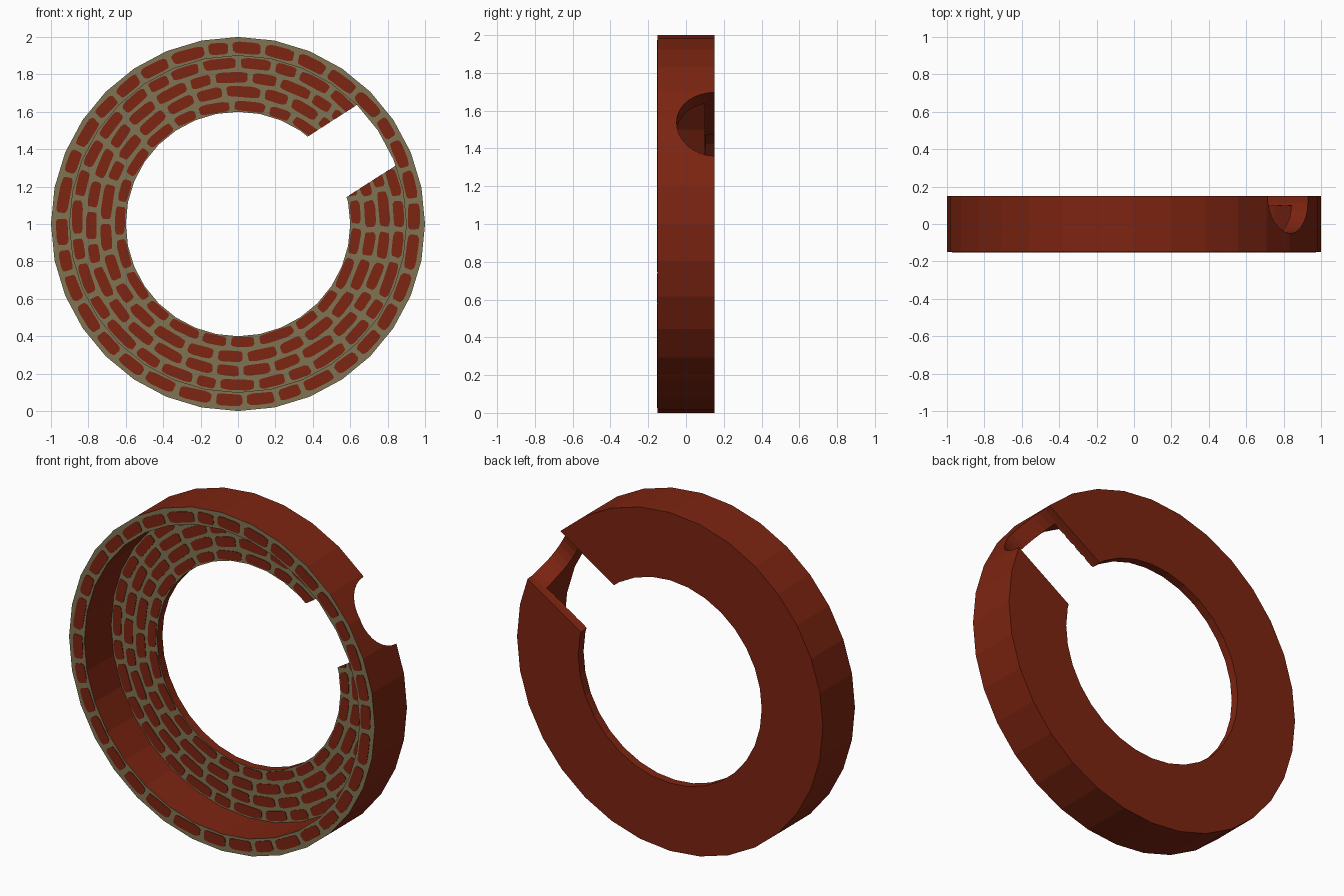
import bpy, bmesh, math, random
from mathutils import Matrix

if "Cube" in bpy.data.objects:
    bpy.data.objects.remove(bpy.data.objects["Cube"])

random.seed(4)
SIDES = 32
CZ = 1.0                        # height of the ring centre
NOTCH = math.radians(32.7)      # direction of the notch


def material(name, rgb):
    m = bpy.data.materials.new(name)
    m.diffuse_color = (*rgb, 1)
    m.use_nodes = True
    m.node_tree.nodes["Principled BSDF"].inputs["Base Color"].default_value = m.diffuse_color
    return m


RED = material("brick_red", (0.205, 0.018, 0.0055))
MORTAR = material("mortar_tan", (0.215, 0.175, 0.088))


def make_object(name, bm, mats):
    bmesh.ops.recalc_face_normals(bm, faces=bm.faces)
    me = bpy.data.meshes.new(name)
    bm.to_mesh(me)
    bm.free()
    for m in mats:
        me.materials.append(m)
    ob = bpy.data.objects.new(name, me)
    bpy.context.collection.objects.link(ob)
    return ob


def polar(r, a, y):
    return (r * math.cos(a), y, CZ + r * math.sin(a))


# Ring body: deep rim with a thin back plate, turned around the y axis
profile = [(0.6, 0.15), (1.0, 0.15), (1.0, -0.15), (0.9, -0.15), (0.9, 0.10), (0.6, 0.10)]
front_segments = (2, 4)         # profile segments facing the front
bm = bmesh.new()
rings = [[bm.verts.new(polar(r, 2 * math.pi * i / SIDES, y)) for r, y in profile]
         for i in range(SIDES)]
for i in range(SIDES):
    a, b = rings[i], rings[(i + 1) % SIDES]
    for k in range(len(profile)):
        n = (k + 1) % len(profile)
        f = bm.faces.new((a[k], a[n], b[n], b[k]))
        f.material_index = 1 if k in front_segments else 0
ring = make_object("ring_body", bm, [RED, MORTAR])

# Notch cutter: radial cylinder centred on the back face
bm = bmesh.new()
place = (Matrix.Translation((0.85 * math.cos(NOTCH), 0.15, CZ + 0.85 * math.sin(NOTCH)))
         @ Matrix.Rotation(math.pi / 2 - NOTCH, 4, 'Y'))
bmesh.ops.create_cone(bm, cap_ends=True, segments=32, radius1=0.2, radius2=0.2,
                      depth=1.1, matrix=place)
cutter = make_object("notch_cutter", bm, [RED])
cutter.hide_render = True
cutter.display_type = 'WIRE'


def cut_notch(ob):
    mod = ob.modifiers.new("notch", 'BOOLEAN')
    mod.operation = 'DIFFERENCE'
    mod.solver = 'EXACT'
    mod.object = cutter


def soft(t):
    # rounded-rectangle coordinate
    return math.copysign(abs(t) ** 0.42, t)


def add_brick(bm, r, a, half_len, half_h, y):
    tilt = random.uniform(-0.003, 0.003)
    outline = []
    for i in range(16):
        t = 2 * math.pi * (i + 0.5) / 16
        u, v = soft(math.cos(t)), soft(math.sin(t))
        w = 1 + random.uniform(-0.05, 0.03)
        outline.append((r + half_h * v * min(w, 1) + tilt * u, a + half_len * u * w / r))
    back = [bm.verts.new(polar(p, q, y + 0.002)) for p, q in outline]
    front = [bm.verts.new(polar(p, q, y - 0.003)) for p, q in outline]
    bm.faces.new(back)
    bm.faces.new(front[::-1])
    for i in range(16):
        j = (i + 1) % 16
        bm.faces.new((back[i], front[i], front[j], back[j]))


def brick_course(bm, r, half_h, y):
    count = round(2 * math.pi * r / 0.172)
    joints = [(i + random.uniform(-0.16, 0.16)) * 2 * math.pi / count for i in range(count)]
    joints.append(joints[0] + 2 * math.pi)
    start = random.uniform(0, 6.28)
    for a, b in zip(joints, joints[1:]):
        add_brick(bm, r, start + (a + b) / 2, (b - a) * r / 2 - 0.013, half_h, y)


# Painted bricks on the rim
bm = bmesh.new()
brick_course(bm, 0.942, 0.032, -0.15)
make_object("rim_bricks", bm, [RED])

# Painted bricks on the recessed plate, cut by the same notch
bm = bmesh.new()
for r, h in ((0.861, 0.029), (0.785, 0.029), (0.709, 0.030), (0.632, 0.027)):
    brick_course(bm, r, h, 0.10)
plate_bricks = make_object("plate_bricks", bm, [RED])

cut_notch(ring)
cut_notch(plate_bricks)
